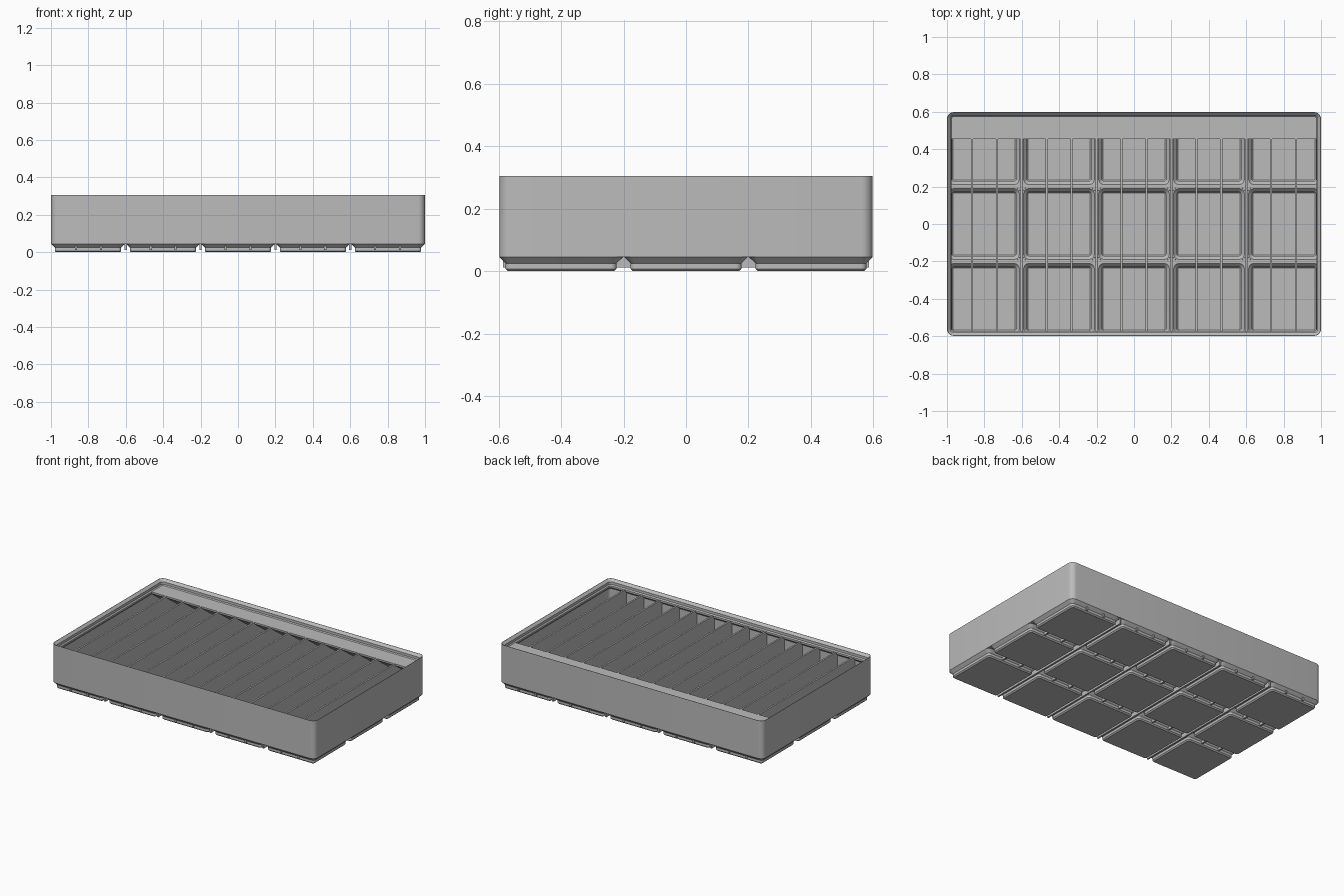
import bpy, bmesh, math

if "Cube" in bpy.data.objects:
    bpy.data.objects.remove(bpy.data.objects["Cube"])

HX, HY, PITCH = 1.0, 0.598, 0.401
RADIUS, TOP, INFILL = 0.036, 0.305, 0.266

grey = bpy.data.materials.new("plain_grey")
grey.use_nodes = True
grey.diffuse_color = (0.5, 0.5, 0.5, 1)
grey.node_tree.nodes["Principled BSDF"].inputs["Base Color"].default_value = (0.5, 0.5, 0.5, 1)


def finish(name, bm):
    bmesh.ops.recalc_face_normals(bm, faces=bm.faces)
    mesh = bpy.data.meshes.new(name)
    bm.to_mesh(mesh)
    bm.free()
    mesh.materials.append(grey)
    obj = bpy.data.objects.new(name, mesh)
    bpy.context.collection.objects.link(obj)
    bpy.ops.object.select_all(action="DESELECT")
    obj.select_set(True)
    bpy.context.view_layer.objects.active = obj
    bpy.ops.object.shade_smooth_by_angle(angle=math.radians(30))
    return obj


def rounded_ring(bm, cx, cy, hx, hy, r, z, steps=6):
    ring = []
    for q, (sx, sy) in enumerate(((1, 1), (-1, 1), (-1, -1), (1, -1))):
        for i in range(steps + 1):
            a = math.pi / 2 * (q + i / steps)
            ring.append(bm.verts.new((cx + sx * (hx - r) + r * math.cos(a),
                                      cy + sy * (hy - r) + r * math.sin(a), z)))
    return ring


def loft(bm, rings, closed=False):
    pairs = list(zip(rings, rings[1:]))
    if closed:
        pairs.append((rings[-1], rings[0]))
    for a, b in pairs:
        for i in range(len(a)):
            j = (i + 1) % len(a)
            bm.faces.new((a[i], a[j], b[j], b[i]))
    if not closed:
        bm.faces.new(rings[0])
        bm.faces.new(rings[-1])


def box(bm, x0, x1, y0, y1, z0, z1):
    v = bmesh.ops.create_cube(bm, size=1)["verts"]
    bmesh.ops.scale(bm, verts=v, vec=(x1 - x0, y1 - y0, z1 - z0))
    bmesh.ops.translate(bm, verts=v, vec=((x0 + x1) / 2, (y0 + y1) / 2, (z0 + z1) / 2))


# Outer wall with stepped stacking lip: (inset from outside, height)
wall_profile = [(0, 0.045), (0, TOP), (0.002, TOP), (0.018, 0.289), (0.018, 0.272),
                (0.025, 0.265), (0.025, 0.253), (0.01, 0.238), (0.01, 0.05)]
bm = bmesh.new()
loft(bm, [rounded_ring(bm, 0, 0, HX - d, HY - d, max(RADIUS - d, 0.01), z)
          for d, z in wall_profile], closed=True)
finish("outer_wall", bm)

# Hollow feet: outside going up, then the recess going down (half size, height)
foot_profile = [(0.170, 0), (0.1776, 0.0076), (0.1776, 0.0248), (0.198, 0.045),
                (0.1965, 0.047), (0.1965, 0.06), (0.189, 0.06), (0.171, 0.041),
                (0.171, 0.018), (0.166, 0.012)]
bm = bmesh.new()
for col in range(-2, 3):
    for row in range(-1, 2):
        loft(bm, [rounded_ring(bm, col * PITCH, row * (PITCH - 0.001), h, h,
                               RADIUS - (0.198 - h) * 0.9, z)
                  for h, z in foot_profile])
finish("base_feet", bm)

# Ridges closing the gaps between the feet
bm = bmesh.new()
xs = [(c + 0.5) * PITCH for c in range(-2, 2)]
ys = [(r + 0.5) * (PITCH - 0.001) for r in range(-1, 1)]
for x in xs:
    box(bm, x - 0.0085, x + 0.0085, 0.01 - HY, HY - 0.01, 0.0455, 0.0605)
for y in ys:
    box(bm, 0.01 - HX, HX - 0.01, y - 0.0085, y + 0.0085, 0.0455, 0.0605)
    for x in xs:
        box(bm, x - 0.018, x + 0.018, y - 0.018, y + 0.018, 0.0457, 0.0603)
finish("floor_ridges", bm)

# Thin dividers making fifteen long compartments
bm = bmesh.new()
for i in range(-7, 7):
    x = (i + 0.5) * 2 / 15
    box(bm, x - 0.0057, x + 0.0057, 0.012 - HY, HY - 0.012, 0.0115, INFILL - 0.0005)
finish("dividers", bm)

# Label shelf along the back with a sloped underside
bm = bmesh.new()
section = [(0.455, INFILL), (0.455, 0.2545), (0.592, 0.155), (0.592, INFILL)]
ends = [[bm.verts.new((x, y, z)) for y, z in section] for x in (-0.982, 0.982)]
loft(bm, ends)
finish("label_shelf", bm)
